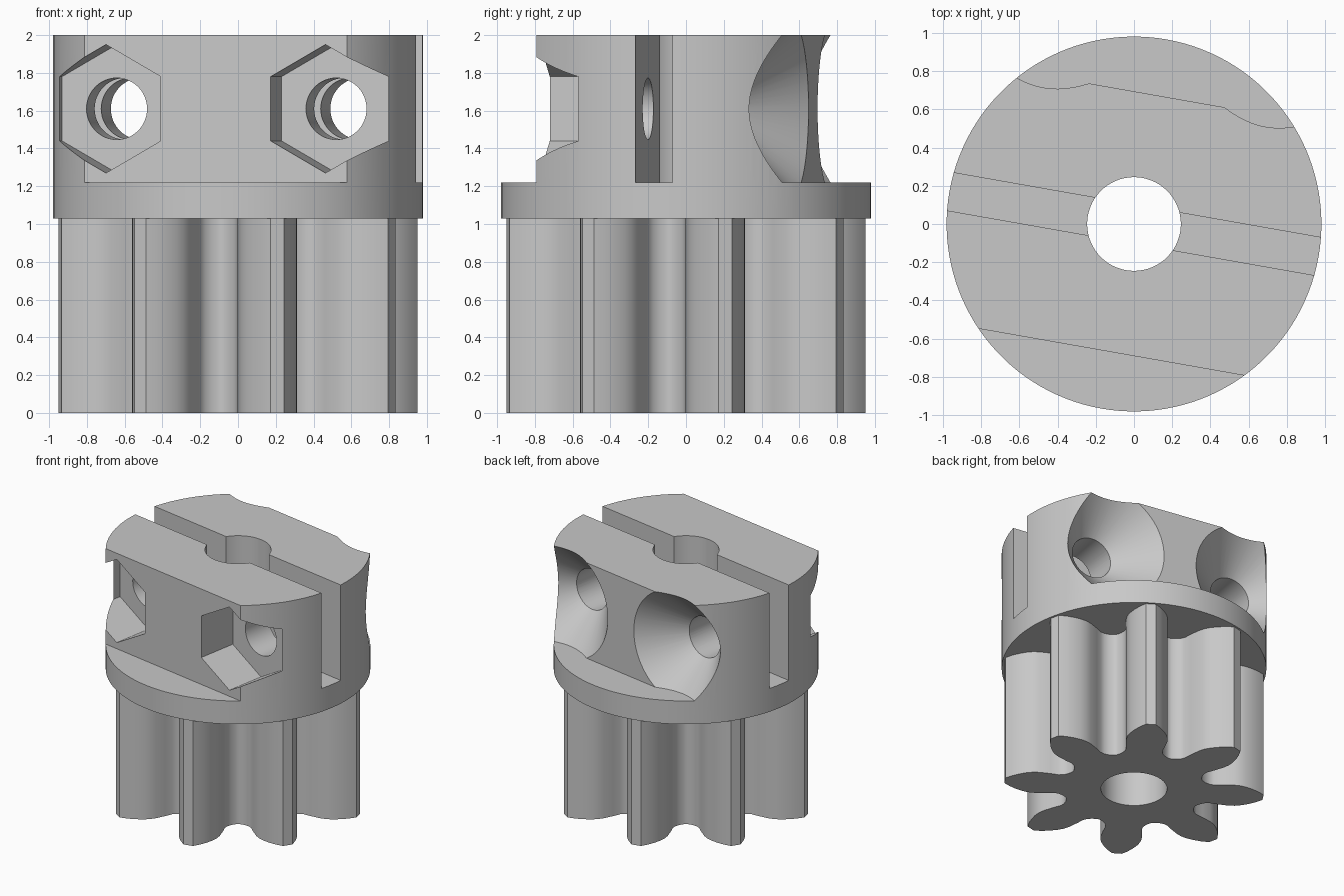
import bpy, bmesh, math
from mathutils import Matrix

cube = bpy.data.objects.get("Cube")
if cube:
    bpy.data.objects.remove(cube, do_unlink=True)

TURN = Matrix.Rotation(math.radians(-10), 4, 'Z')   # clamp head is turned about z
HOLE_X, HOLE_Z = 0.59, 1.61
FLANGE_TOP = 1.22

grey = bpy.data.materials.new("light_grey")
grey.use_nodes = True
grey.diffuse_color = (0.58, 0.58, 0.58, 1)
grey.node_tree.nodes["Principled BSDF"].inputs["Base Color"].default_value = grey.diffuse_color


def to_object(name, bm, matrix=TURN):
    bmesh.ops.recalc_face_normals(bm, faces=bm.faces[:])
    bm.transform(matrix)
    mesh = bpy.data.meshes.new(name)
    bm.to_mesh(mesh)
    bm.free()
    mesh.materials.append(grey)
    obj = bpy.data.objects.new(name, mesh)
    bpy.context.collection.objects.link(obj)
    return obj


def box(name, x0, x1, y0, y1, z0, z1):
    bm = bmesh.new()
    bmesh.ops.create_cube(bm, size=1)
    bm.transform(Matrix.Translation(((x0 + x1) / 2, (y0 + y1) / 2, (z0 + z1) / 2))
                 @ Matrix.Diagonal((x1 - x0, y1 - y0, z1 - z0, 1)))
    return to_object(name, bm)


def upright(name, radius, z0, z1, sides=128):
    bm = bmesh.new()
    bmesh.ops.create_cone(bm, cap_ends=True, segments=sides, radius1=radius, radius2=radius,
                          depth=z1 - z0, matrix=Matrix.Translation((0, 0, (z0 + z1) / 2)))
    return to_object(name, bm)


def crosswise(name, x, r0, r1, y0, y1, sides, floor=None):
    """Cone or prism lying along y, corner up, optionally trimmed at a floor height."""
    bm = bmesh.new()
    bmesh.ops.create_cone(bm, cap_ends=True, segments=sides, radius1=r0, radius2=r1, depth=y1 - y0)
    bm.transform(Matrix.Translation((x, (y0 + y1) / 2, HOLE_Z)) @ Matrix.Rotation(-math.pi / 2, 4, 'X'))
    if floor is not None:
        cut = bmesh.ops.bisect_plane(bm, geom=bm.verts[:] + bm.edges[:] + bm.faces[:],
                                     plane_co=(0, 0, floor), plane_no=(0, 0, 1), clear_inner=True)
        edges = [e for e in cut["geom_cut"] if isinstance(e, bmesh.types.BMEdge)]
        bmesh.ops.contextual_create(bm, geom=edges)
    return to_object(name, bm)


def cut(target, cutter):
    cutter.hide_render = True
    mod = target.modifiers.new("cut", 'BOOLEAN')
    mod.operation, mod.solver, mod.object = 'DIFFERENCE', 'EXACT', cutter
    bpy.context.view_layer.objects.active = target
    bpy.ops.object.modifier_apply(modifier=mod.name)
    bpy.data.objects.remove(cutter, do_unlink=True)


def smooth(obj):
    bpy.ops.object.select_all(action='DESELECT')
    obj.select_set(True)
    bpy.context.view_layer.objects.active = obj
    bpy.ops.object.shade_smooth_by_angle(angle=math.radians(33))


# Clamp hub: flange and head in one, with flats, slot, bore and screw seats
hub = upright("clamp_hub", 0.98, 1.03, 2.0)
cut(hub, box("front_flat", -2, 2, -2, -0.68, FLANGE_TOP, 3))
cut(hub, box("back_flat", -2, 2, 0.683, 2, FLANGE_TOP, 3))
cut(hub, upright("bore", 0.245, -1, 3, 64))
cut(hub, box("slot", -2, 2, -0.1, 0.1, FLANGE_TOP, 3))
for side in (-1, 1):
    x = side * HOLE_X
    cut(hub, crosswise("screw_hole", x, 0.163, 0.163, -1.5, 1.5, 48))
    cut(hub, crosswise("nut_pocket", x, 0.34, 0.34, -1.3, -0.35, 6))
    cut(hub, crosswise("screw_cone", x, 0.1, 0.77, 0.33, 1.0, 96, FLANGE_TOP))
smooth(hub)

# Pinion: one half tooth as (distance along tooth, half width), mirrored and repeated
half_tooth = [(0.964, 0.037), (0.92, 0.077), (0.87, 0.11), (0.82, 0.135), (0.772, 0.15),
              (0.725, 0.153), (0.64, 0.145), (0.58, 0.135), (0.545, 0.142),
              (0.515, 0.16), (0.492, 0.182)]
TEETH = 8
tooth = [(a, -w) for a, w in reversed(half_tooth)] + half_tooth
bm = bmesh.new()
ring = []
for i in range(TEETH):
    ang = math.radians(12.5) + i * math.tau / TEETH
    c, s = math.cos(ang), math.sin(ang)
    ring += [bm.verts.new((a * c - w * s, a * s + w * c, 0)) for a, w in tooth]
    mid = ang + math.pi / TEETH
    ring.append(bm.verts.new((0.52 * math.cos(mid), 0.52 * math.sin(mid), 0)))
base = bm.faces.new(ring)
top = bmesh.ops.extrude_face_region(bm, geom=[base])["geom"]
bmesh.ops.translate(bm, vec=(0, 0, 1.03), verts=[v for v in top if isinstance(v, bmesh.types.BMVert)])
pinion = to_object("pinion", bm, Matrix.Identity(4))
cut(pinion, upright("pinion_bore", 0.245, -1, 3, 64))
smooth(pinion)
